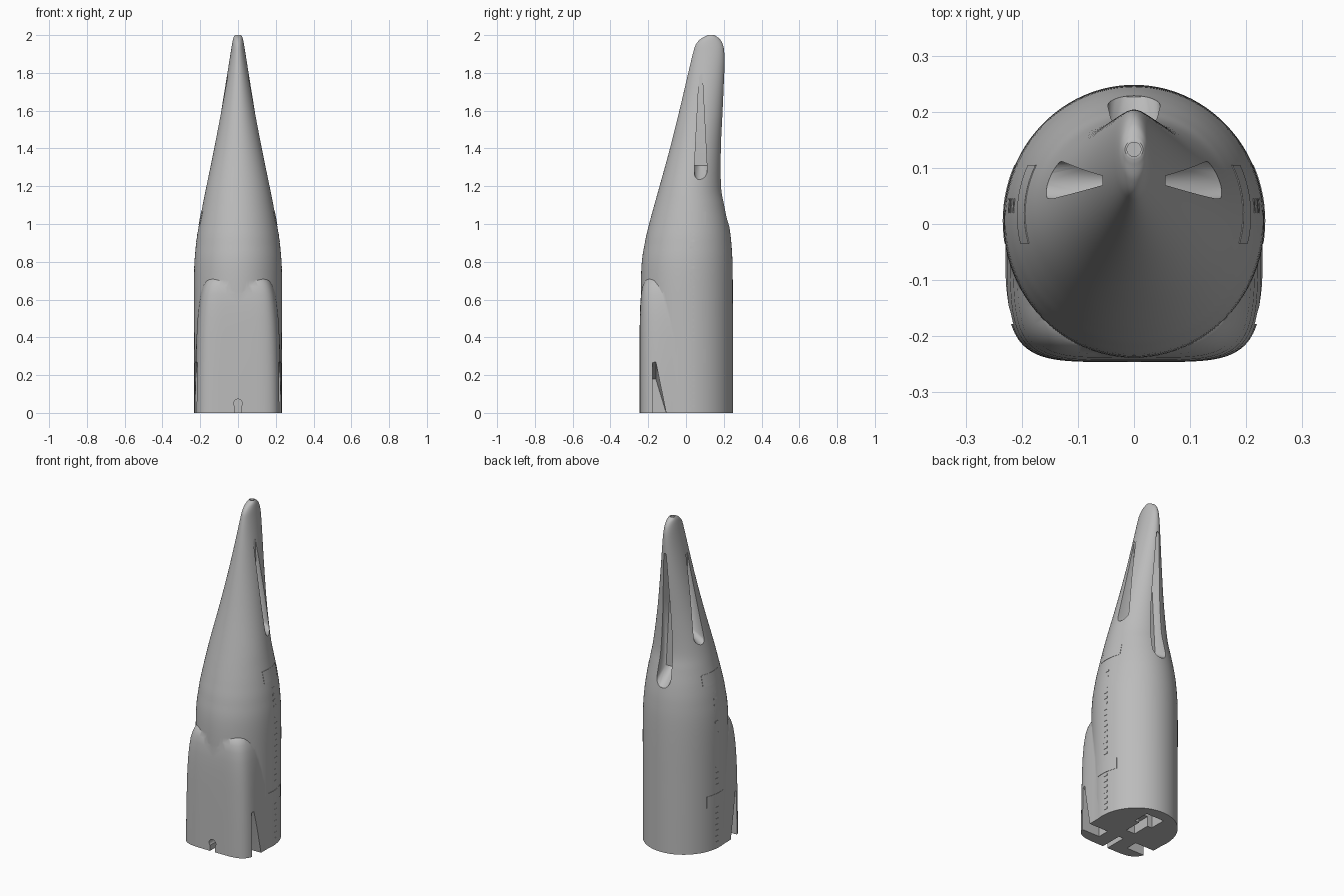
import bpy, bmesh, math
from mathutils import Vector

if "Cube" in bpy.data.objects:
    bpy.data.objects.remove(bpy.data.objects["Cube"])

grey = bpy.data.materials.new("plain grey")
grey.use_nodes = True
grey.diffuse_color = (0.5, 0.5, 0.5, 1)
grey.node_tree.nodes["Principled BSDF"].inputs["Base Color"].default_value = (0.5, 0.5, 0.5, 1)


def make(name, bm):
    bmesh.ops.recalc_face_normals(bm, faces=bm.faces)
    mesh = bpy.data.meshes.new(name)
    bm.to_mesh(mesh)
    bm.free()
    mesh.materials.append(grey)
    obj = bpy.data.objects.new(name, mesh)
    bpy.context.collection.objects.link(obj)
    return obj


def loft(name, rings):
    bm = bmesh.new()
    loops = [[bm.verts.new(p) for p in ring] for ring in rings]
    n = len(loops[0])
    for a, b in zip(loops, loops[1:]):
        for i in range(n):
            j = (i + 1) % n
            bm.faces.new((a[i], a[j], b[j], b[i]))
    bm.faces.new(loops[0])
    bm.faces.new(loops[-1])
    return make(name, bm)


def hull(name, points):
    bm = bmesh.new()
    for p in points:
        bm.verts.new(p)
    out = bmesh.ops.convex_hull(bm, input=bm.verts)
    spare = [v for v in set(out["geom_interior"] + out["geom_unused"])
             if isinstance(v, bmesh.types.BMVert)]
    bmesh.ops.delete(bm, geom=spare, context="VERTS")
    bmesh.ops.dissolve_limit(bm, angle_limit=0.01, verts=bm.verts, edges=bm.edges)
    return make(name, bm)


def combine(target, other, operation):
    bpy.context.view_layer.objects.active = target
    mod = target.modifiers.new("combine", "BOOLEAN")
    mod.object, mod.operation, mod.solver = other, operation, "EXACT"
    bpy.ops.object.modifier_apply(modifier=mod.name)
    bpy.data.objects.remove(other)


def smooth(obj, angle):
    bpy.ops.object.select_all(action="DESELECT")
    obj.select_set(True)
    bpy.context.view_layer.objects.active = obj
    bpy.ops.object.shade_smooth_by_angle(angle=math.radians(angle))


# Hull profile: height, half width, front edge, back edge
KEYS = [Vector(k) for k in (
    (0, .232, -.238, .248), (.4, .232, -.238, .248), (.75, .232, -.237, .247),
    (.9, .221, -.218, .24), (1, .206, -.195, .227), (1.1, .187, -.168, .207),
    (1.2, .167, -.14, .19), (1.4, .126, -.085, .188), (1.6, .089, -.035, .196),
    (1.8, .056, .012, .203), (1.9, .04, .036, .203), (1.95, .032, .052, .195),
    (1.98, .026, .078, .178), (1.995, .02, .105, .158), (2, .016, .117, .149))]


def profile(t):
    i = min(int(t), len(KEYS) - 2)
    f = t - i
    a, b = KEYS[i], KEYS[i + 1]
    ma = (b - KEYS[i - 1]) / 2 if i else b - a
    mb = (KEYS[i + 2] - a) / 2 if i + 2 < len(KEYS) else b - a
    return (a * (2*f**3 - 3*f**2 + 1) + ma * (f**3 - 2*f**2 + f)
            + b * (3*f**2 - 2*f**3) + mb * (f**3 - f**2))


def side_x(y, z):
    for a, b in zip(KEYS, KEYS[1:]):
        if z <= b[0]:
            k = a.lerp(b, (z - a[0]) / (b[0] - a[0]))
            break
    mid, ry = (k[2] + k[3]) / 2, (k[3] - k[2]) / 2
    return k[1] * math.sqrt(max(0, 1 - ((y - mid) / ry) ** 2))


def section(k, n=96):
    mid, ry = (k[2] + k[3]) / 2, (k[3] - k[2]) / 2
    angles = [math.tau * i / n for i in range(n)]
    return [(k[1] * math.cos(a), mid + ry * math.sin(a), k[0]) for a in angles]


STEPS = 6
body = loft("tapered_body", [section(profile(i / STEPS))
                             for i in range(STEPS * (len(KEYS) - 1) + 1)])


# Squared front fairing that leans back into the body
def square_ring(z, sx, sy, n=128):
    ring = []
    for i in range(n):
        c, s = math.cos(math.tau * i / n), math.sin(math.tau * i / n)
        x = math.copysign(abs(c) ** .4, c) * .229 * sx
        y = math.copysign(abs(s) ** .4, s) * .246 * sy
        ring.append((x, min(y, 0.02), z))
    return ring


LEAN = ((0, 1, 1), (.2, .99, 1), (.4, .965, .998), (.5, .94, .994), (.57, .91, .985),
        (.63, .87, .968), (.67, .82, .94), (.7, .76, .89), (.72, .68, .8))
combine(body, loft("front_fairing", [square_ring(*k) for k in LEAN]), "UNION")


# Recessed slots: outlines swept inward, with a sloping end
def teardrop(centre, bottom, radius, top):
    pts = []
    for i in range(24):
        a = math.tau * i / 24
        low = a >= math.pi or i == 0
        r = radius if low or i == 12 else .008
        z = bottom + radius if low or i == 12 else top - r
        pts.append((centre + r * math.cos(a), z + r * math.sin(a)))
    return pts


def slot(outline, inner, rim, low, high, place):
    pts = [place(inner, u, min(max(z, low), high)) for u, z in outline]
    pts += [place(d, u, z) for d in (rim, .4) for u, z in outline]
    combine(body, hull("slot_cutter", pts), "DIFFERENCE")


NOTCH = ((-.178, -.1), (-.178, .27), (-.16, .27), (-.105, 0), (-.105, -.1))
for s in (1, -1):
    def sideways(d, u, z):
        return (s * d, u, z)
    slot(teardrop(.078, 1.23, .033, 1.8), .056, .16, 1.31, 3, sideways)
    slot(NOTCH, .1, .22, -1, .18, sideways)
slot(teardrop(0, .99, .046, 1.8), .125, .226, 1.08, 3, lambda d, u, z: (u, d, z))


# Front keyhole, underside pockets and tip bore
def block(x, y0, y1, top):
    return hull("pocket_cutter", [(a, b, c) for a in (-x, x) for b in (y0, y1)
                                  for c in (-.1, top)])


def round_bar(radius, start, end):
    axis = Vector(end) - Vector(start)
    turn = axis.to_track_quat("Z", "Y")
    pts = []
    for i in range(32):
        a = math.tau * i / 32
        rim = turn @ Vector((radius * math.cos(a), radius * math.sin(a), 0))
        pts += [Vector(start) + rim, Vector(end) + rim]
    return hull("bore_cutter", pts)


for cutter in (block(.016, -.4, -.11, .05),
               round_bar(.023, (0, -.4, .05), (0, -.11, .05)),
               block(.06, .08, .18, .12),
               block(.03, -.03, .081, .06),
               round_bar(.0125, (0, .133, 1.94), (0, .133, 2.1))):
    combine(body, cutter, "DIFFERENCE")
smooth(body, 30)


# Flush side panels and the row of small rivet strips
def plate(name, s, y0, y1, z0, z1, lift, n):
    rings = []
    for i in range(n + 1):
        y = y0 + (y1 - y0) * i / n
        rings.append([(s * (side_x(y, z) + d), y, z)
                      for z, d in ((z0, -.004), (z1, -.004), (z1, lift), (z0, lift))])
    return loft(name, rings)


for s, label in ((1, "left"), (-1, "right")):
    for z, place in ((.3, "lower"), (1.03, "upper")):
        panel = plate(f"{label}_{place}_panel", s, -.035, .105, z - .035, z + .035, .002, 10)
        smooth(panel, 30)
    for i in range(27):
        z = .03 + i * .035
        if abs(z - .3) > .05:
            plate(f"{label}_rivet_strip", s, .02, .045, z, z + .012, .002, 1)
